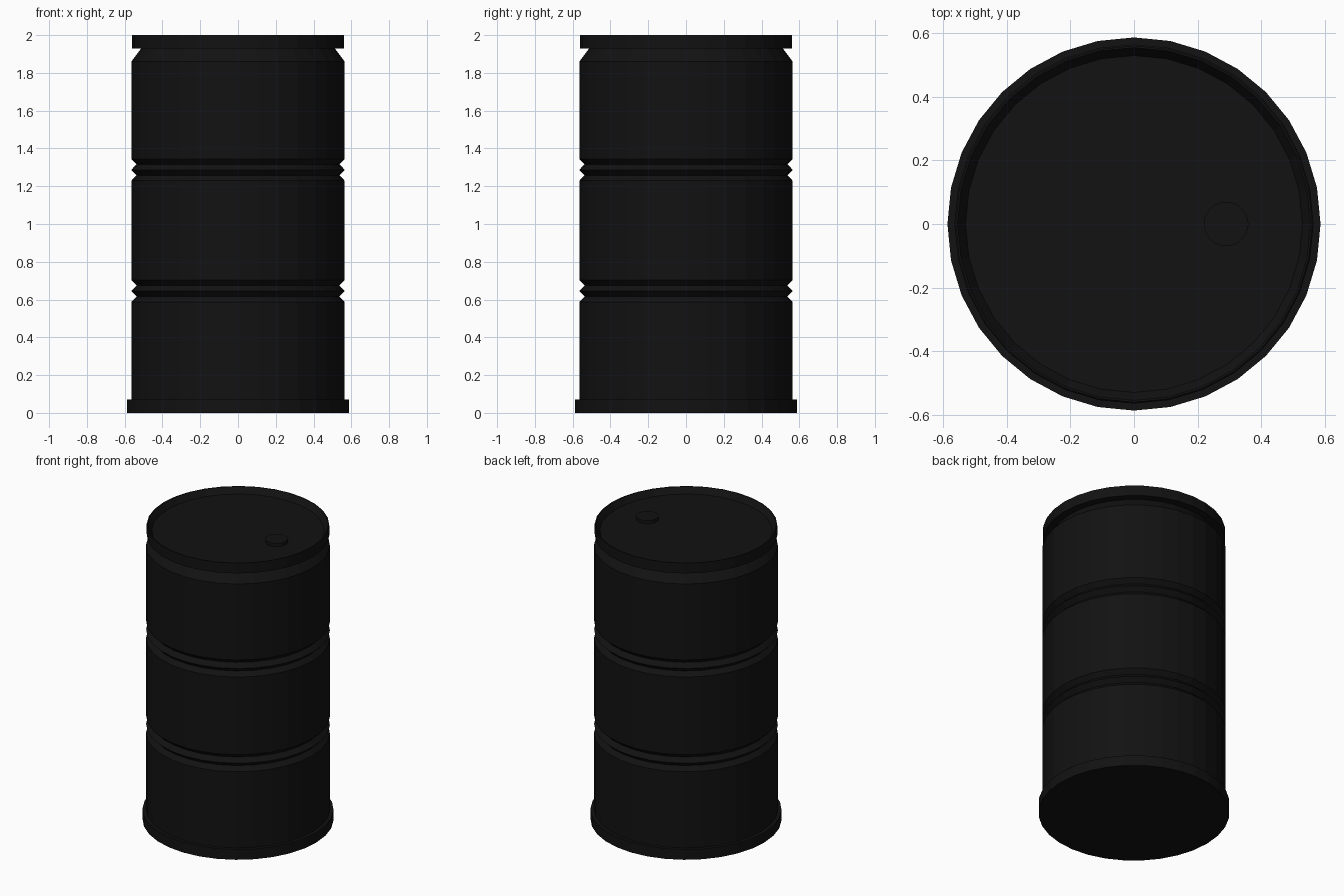
import bpy, bmesh, math

if "Cube" in bpy.data.objects:
    bpy.data.objects.remove(bpy.data.objects["Cube"])

SIDES = 32

paint = bpy.data.materials.new("black_paint")
paint.diffuse_color = (0.006, 0.006, 0.006, 1)
paint.use_nodes = True
paint.node_tree.nodes["Principled BSDF"].inputs["Base Color"].default_value = paint.diffuse_color


def lathe(name, profile, sides=SIDES, location=(0, 0, 0)):
    """Revolve (radius, z) points about z; cap both open ends."""
    bm = bmesh.new()
    rings = []
    for r, z in profile:
        rings.append([bm.verts.new((r * math.cos(2 * math.pi * i / sides),
                                    r * math.sin(2 * math.pi * i / sides), z))
                      for i in range(sides)])
    for low, high in zip(rings, rings[1:]):
        for i in range(sides):
            j = (i + 1) % sides
            bm.faces.new((low[i], low[j], high[j], high[i]))
    bm.faces.new(rings[0][::-1])
    bm.faces.new(rings[-1])
    mesh = bpy.data.meshes.new(name)
    bm.to_mesh(mesh)
    bm.free()
    mesh.materials.append(paint)
    obj = bpy.data.objects.new(name, mesh)
    obj.location = location
    bpy.context.collection.objects.link(obj)
    return obj


BODY, GROOVE = 0.565, 0.537


def double_groove(z):
    """Two V grooves side by side, centred on height z."""
    return [(BODY, z - 0.058), (GROOVE, z - 0.029), (BODY, z),
            (GROOVE, z + 0.029), (BODY, z + 0.058)]


# Drum shell: foot ring, grooved wall, shoulder, top rim and recessed lid
profile = [(0.587, 0), (0.587, 0.07), (BODY, 0.07)]
profile += double_groove(0.645) + double_groove(1.287)
profile += [(BODY, 1.86), (0.512, 1.93), (0.561, 1.93), (0.561, 2.0),
            (0.555, 2.0), (0.53, 1.96)]
lathe("drum_shell", profile)

# Bung cap on the lid
lathe("bung_cap", [(0.07, 1.955), (0.07, 1.982)], 24, (0.29, 0, 0))
